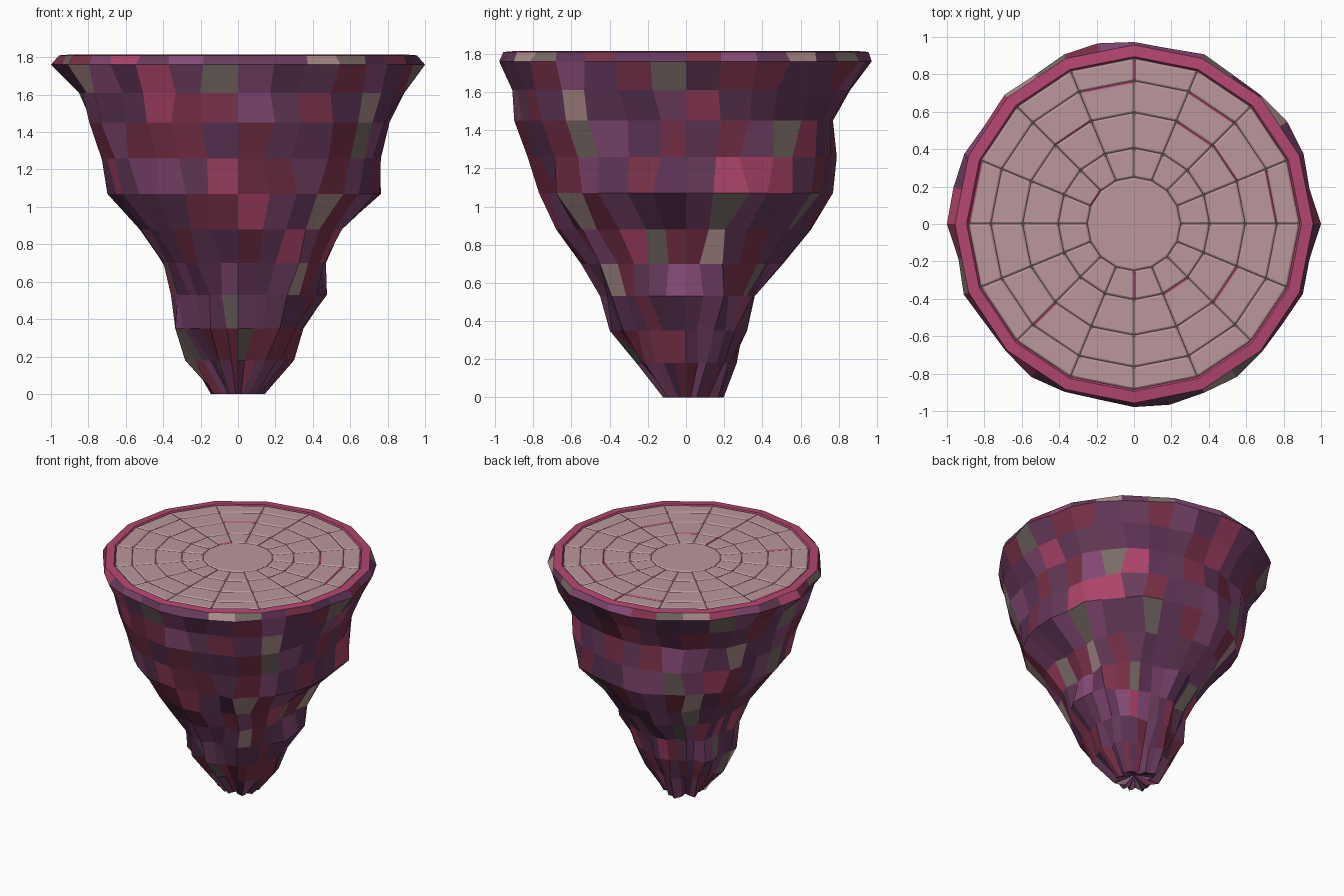
import bpy, bmesh, math, random
from math import pi, cos, sin

if "Cube" in bpy.data.objects:
    bpy.data.objects.remove(bpy.data.objects["Cube"])

random.seed(11)
SIDES, N = 16, 32


def material(name, rgb):
    m = bpy.data.materials.new(name)
    m.diffuse_color = (*[(c / 255) ** 2.2 for c in rgb], 1)
    m.use_nodes = True
    m.node_tree.nodes["Principled BSDF"].inputs["Base Color"].default_value = m.diffuse_color
    return m


rock_mats = [material("rock_%d" % i, c) for i, c in enumerate([
    (104, 62, 92), (125, 54, 76), (134, 76, 118), (100, 58, 92),
    (172, 70, 106), (120, 108, 104), (172, 142, 140)])]
weights = [5, 4, 5, 4, 1.8, 1.6, 0.7]
tile_mat = material("tile_stone", (184, 150, 153))
rim_mat = material("rim_stone", (178, 72, 112))


def finish(bm, name, mats):
    bmesh.ops.recalc_face_normals(bm, faces=bm.faces)
    me = bpy.data.meshes.new(name)
    bm.to_mesh(me)
    bm.free()
    for m in mats:
        me.materials.append(m)
    ob = bpy.data.objects.new(name, me)
    bpy.context.collection.objects.link(ob)
    return ob


def polygon_radius(r, i):
    # points on a 16-gon sampled 32 times: odd ones lie mid-edge
    return r if i % 2 == 0 else r * cos(pi / SIDES)


def blend(ext, a):
    # extents (+x, +y, -x, -y) eased around the circle
    q = (a % (2 * pi)) / (pi / 2)
    k = int(q) % 4
    t = q - int(q)
    t = t * t * (3 - 2 * t)
    return ext[k] * (1 - t) + ext[(k + 1) % 4] * t


# Rock body: height, extents (+x, +y, -x, -y), roughness
profile = [
    (0.00, (0.13, 0.17, 0.12, 0.12), 0.55),
    (0.18, (0.30, 0.24, 0.25, 0.26), 0.28),
    (0.35, (0.35, 0.32, 0.33, 0.40), 0.20),
    (0.53, (0.47, 0.36, 0.34, 0.45), 0.16),
    (0.70, (0.47, 0.50, 0.40, 0.55), 0.14),
    (0.88, (0.55, 0.65, 0.52, 0.68), 0.10),
    (1.07, (0.765, 0.77, 0.69, 0.77), 0.06),
    (1.26, (0.755, 0.79, 0.73, 0.83), 0.05),
    (1.45, (0.81, 0.77, 0.78, 0.90), 0.045),
    (1.61, (0.89, 0.86, 0.85, 0.91), 0.04)]
column = [random.uniform(-1, 0.6) for _ in range(N)]
bm = bmesh.new()
rings = []
for z, ext, rough in profile:
    ring = []
    for i in range(N):
        a = 2 * pi * i / N
        axis = i % (N // 4) == 0
        j = 0 if axis else rough * (0.55 * column[i] + 0.45 * random.uniform(-1, 0.7))
        # corners between the axes stand slightly fuller
        r = blend(ext, a) * (1 + j + 0.045 * sin(2 * a) ** 2)
        a += 0 if axis else random.uniform(-0.04, 0.04)
        ring.append(bm.verts.new((r * cos(a), r * sin(a), z)))
    rings.append(ring)

# Overhanging lip and top edge of the rim
lip = []
for i in range(N):
    a = 2 * pi * i / N
    r = 0.975 + random.uniform(-0.01, 0.012) if i % 2 == 0 else 0.957
    if i % 2 and random.random() < 0.35:
        r = 0.985
    if i in (0, 16):
        r = 1.0
    lip.append(bm.verts.new((r * cos(a), r * sin(a), 1.76)))
rings.append(lip)
for r, z in ((0.957, 1.81), (0.895, 1.815), (0.885, 1.80)):
    rings.append([bm.verts.new((polygon_radius(r, i) * cos(2 * pi * i / N),
                                polygon_radius(r, i) * sin(2 * pi * i / N), z))
                  for i in range(N)])
RIM = len(rock_mats)
for k in range(len(rings) - 1):
    lo, hi = rings[k], rings[k + 1]
    for i in range(N):
        f = bm.faces.new((lo[i], lo[(i + 1) % N], hi[(i + 1) % N], hi[i]))
        if k >= len(profile) + 1:
            f.material_index = RIM
        else:
            f.material_index = random.choices(range(RIM), weights)[0]
# hollow, folded tip underneath
hollow = bm.verts.new((0, 0, 0.06))
for i in range(N):
    f = bm.faces.new((rings[0][(i + 1) % N], rings[0][i], hollow))
    f.material_index = random.choices(range(RIM), weights)[0]
floor = bm.faces.new(rings[-1])
floor.material_index = RIM
finish(bm, "floating_rock", rock_mats + [rim_mat])

# Paved top: centre slab and four rings of bevelled tiles
bm = bmesh.new()
GAP, EDGE = 0.002, 0.009
radii = [0.25, 0.405, 0.595, 0.765, 0.885]
paving = []
prev = [bm.verts.new((radii[0] * cos(2 * pi * i / SIDES),
                      radii[0] * sin(2 * pi * i / SIDES), 1.802)) for i in range(SIDES)]
paving.append(bm.faces.new(prev))
for r in radii[1:]:
    cur = [bm.verts.new((r * cos(2 * pi * i / SIDES), r * sin(2 * pi * i / SIDES), 1.802))
           for i in range(SIDES)]
    for i in range(SIDES):
        n = (i + 1) % SIDES
        paving.append(bm.faces.new((prev[i], cur[i], cur[n], prev[n])))
    prev = cur
for thick, depth in ((GAP, 0), (0.001, 0.005), (EDGE, 0.006)):
    bmesh.ops.inset_individual(bm, faces=paving, thickness=thick, depth=depth,
                               use_even_offset=True)
# a few tiles show the rim stone along their seams
for f in paving:
    if random.random() < 0.2:
        e = random.choice(f.edges)
        for g in e.link_faces:
            if g is not f:
                g.material_index = 1
finish(bm, "paved_top", [tile_mat, rim_mat])
